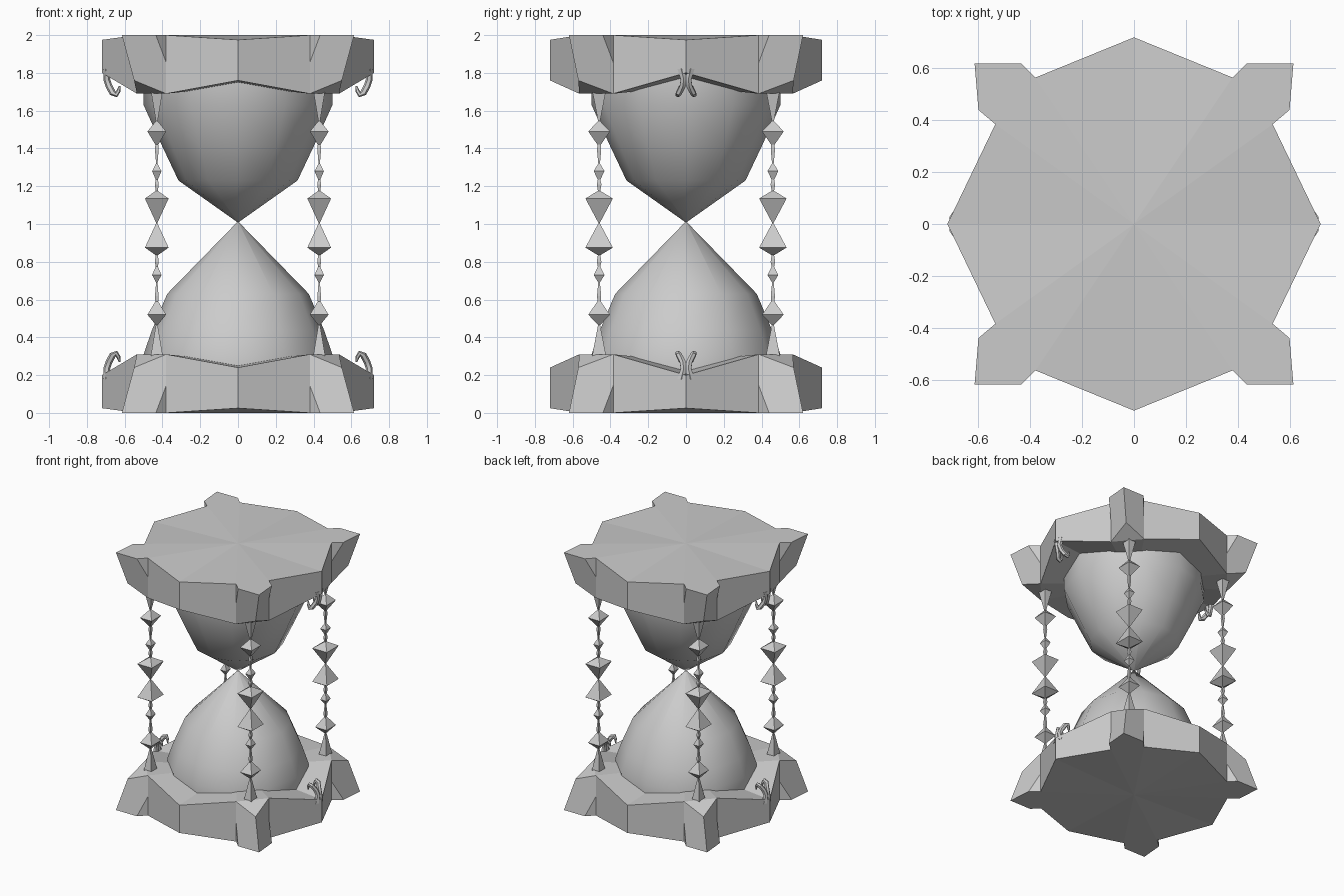
import bpy, bmesh, math
from mathutils import Vector

if "Cube" in bpy.data.objects:
    bpy.data.objects.remove(bpy.data.objects["Cube"])


def make(name, faces, smooth=None):
    """Mesh object from a list of faces given as point tuples; seams are welded."""
    bm = bmesh.new()
    for f in faces:
        bm.faces.new([bm.verts.new(p) for p in f])
    bmesh.ops.remove_doubles(bm, verts=bm.verts, dist=0.0005)
    bmesh.ops.recalc_face_normals(bm, faces=bm.faces)
    me = bpy.data.meshes.new(name)
    bm.to_mesh(me)
    bm.free()
    ob = bpy.data.objects.new(name, me)
    bpy.context.collection.objects.link(ob)
    if smooth:
        bpy.context.view_layer.objects.active = ob
        ob.select_set(True)
        bpy.ops.object.shade_smooth_by_angle(angle=math.radians(smooth))
        ob.select_set(False)
    return ob


def loft(rings):
    """Quads between successive rings, plus end caps."""
    out = [rings[0], rings[-1]]
    for a, b in zip(rings, rings[1:]):
        n = len(a)
        out += [[a[i], a[(i + 1) % n], b[(i + 1) % n], b[i]] for i in range(n)]
    return out


def lathe(profile, n, turn=0.0, sx=1.0, sy=1.0, cx=0.0, cy=0.0):
    """Rings of n points from (radius, z) pairs."""
    return loft([[(cx + sx * r * math.cos(turn + math.tau * i / n),
                   cy + sy * r * math.sin(turn + math.tau * i / n), z)
                  for i in range(n)] for r, z in profile])


def flip(faces, up):
    return [[(x, y, 2 - z if up else z) for x, y, z in f] for f in faces]


# One quarter of the end plate: star outline with a corner foot
c0, c1 = (0, 0, 0), (0, 0, 0.27)
xb, xt = (0.72, 0, 0.025), (0.72, 0, 0.20)
yb, yt = (0, 0.72, 0.025), (0, 0.72, 0.24)
b1, m1, t1 = [(0.535, 0.385, z) for z in (0, 0.145, 0.31)]
b2, m2, t2 = [(0.38, 0.565, z) for z in (0, 0.145, 0.31)]
l1, l2 = (0.60, 0.44, 0), (0.435, 0.62, 0)
corner, peak = (0.615, 0.62, 0), (0.55, 0.57, 0.24)
quarter = [
    [xb, b1, m1, t1, xt], [yb, b2, m2, t2, yt],
    [m1, b1, l1], [m2, b2, l2],
    [t1, m1, l1, corner, peak], [t2, m2, l2, corner, peak],
    [t1, peak, t2],
    [c1, xt, t1], [c1, t1, t2], [c1, t2, yt],
    [c0, xb, b1], [c0, b1, l1, corner, l2, b2], [c0, b2, yb],
]
plate = [[(sx * x, sy * y, z) for x, y, z in f]
         for sx in (1, -1) for sy in (1, -1) for f in quarter]
for name, up in (("base", False), ("lid", True)):
    make(name, flip(plate, up))

# Glass bulbs meeting at the waist
make("lower_glass", lathe([(0.5, 0.22), (0.5, 0.31), (0.455, 0.44), (0.375, 0.63),
                           (0.004, 1.01)], 12, smooth_turn := 0.0), 50)
make("upper_glass", lathe([(0.5, 1.78), (0.5, 1.63), (0.405, 1.42), (0.315, 1.23),
                           (0.004, 1.01)], 12, smooth_turn), 50)

# Beaded corner posts, symmetric about the waist
half = [(0.032, 0.27), (0.032, 0.31), (0.005, 0.465), (0.052, 0.52), (0.008, 0.59),
        (0.010, 0.62), (0.004, 0.69), (0.026, 0.73), (0.006, 0.775), (0.011, 0.80),
        (0.006, 0.835), (0.066, 0.875), (0.003, 1.005)]
post = half + [(r, 2.01 - z) for r, z in half[-2::-1]]
for sx, ex in ((1, "right"), (-1, "left")):
    for sy, ey in ((1, "back"), (-1, "front")):
        k = math.sqrt(2)
        make(f"{ey}_{ex}_post", lathe(post, 4, math.pi / 4, 0.95 * k, 1.1 * k,
                                      0.43 * sx, 0.46 * sy))

# Forked curling hooks on the left and right of both plates
path = [(0.69, 0.026, 0.18, 0.022), (0.695, 0.012, 0.235, 0.018),
        (0.683, 0.018, 0.27, 0.018), (0.664, 0.037, 0.305, 0.018),
        (0.645, 0.042, 0.315, 0.015), (0.632, 0.038, 0.295, 0.011),
        (0.627, 0.034, 0.27, 0.005)]


def hook_arm(sx, sy):
    rings = []
    for i, (x, y, z, r) in enumerate(path):
        a, b = path[max(i - 1, 0)], path[min(i + 1, len(path) - 1)]
        d = Vector((b[0] - a[0], 0, b[2] - a[2])).normalized()
        n = Vector((d.z, 0, -d.x))
        ring = []
        for j in range(6):
            t = math.tau * j / 6
            p = Vector((x, y, z)) + n * r * math.cos(t) + Vector((0, r * math.sin(t), 0))
            ring.append((sx * p.x, sy * p.y, p.z))
        rings.append(ring)
    return loft(rings)


for up, lvl in ((False, "lower"), (True, "upper")):
    for sx, side in ((1, "right"), (-1, "left")):
        for sy, arm in ((1, "back"), (-1, "front")):
            make(f"{lvl}_{side}_hook_{arm}_arm", flip(hook_arm(sx, sy), up), 45)
